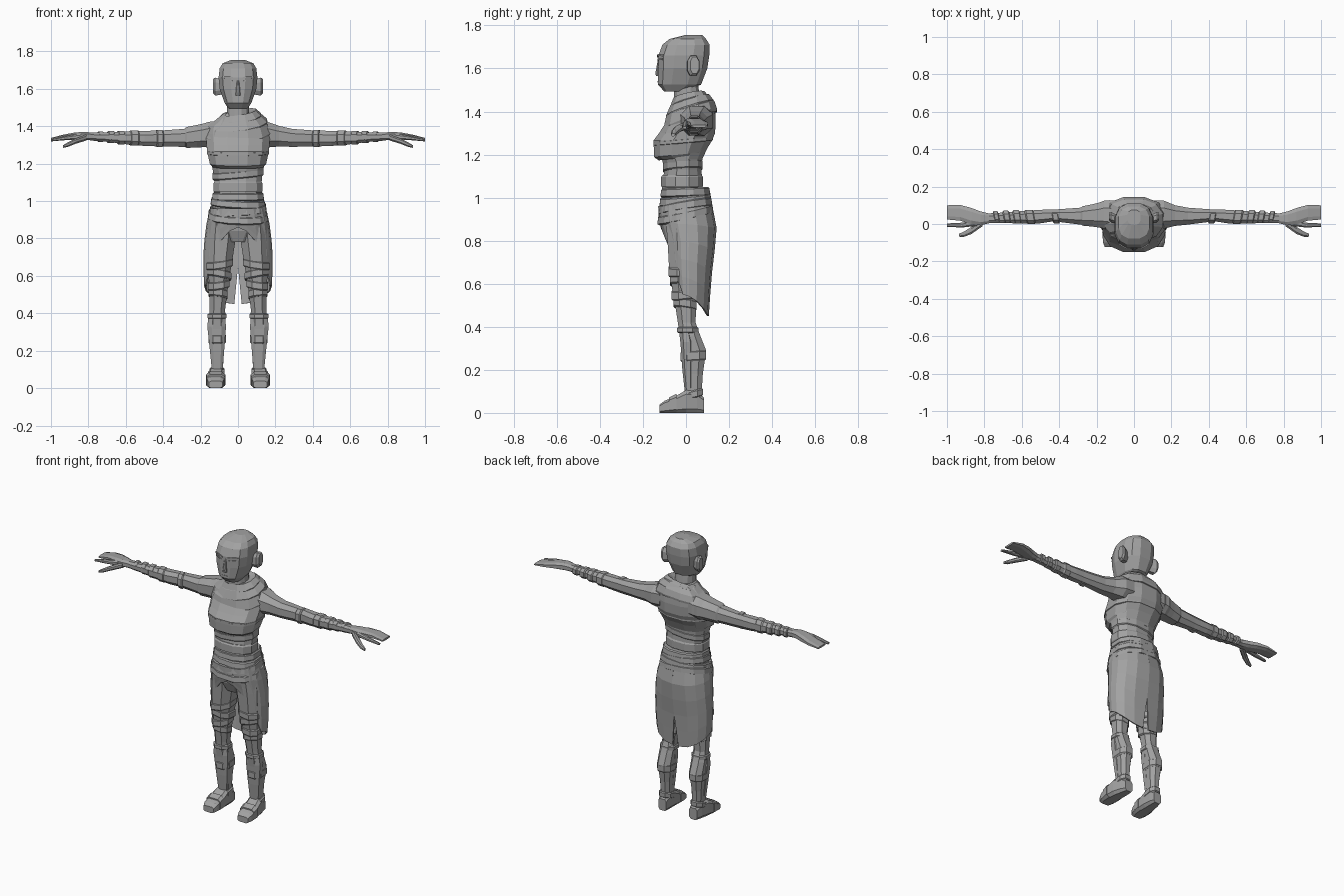
import bpy, bmesh, math

grey = bpy.data.materials.new("clay grey")
grey.diffuse_color = (0.36, 0.36, 0.36, 1)


def finish(name, bm, mirror=False, thick=0):
    bmesh.ops.recalc_face_normals(bm, faces=bm.faces)
    me = bpy.data.meshes.new(name)
    bm.to_mesh(me)
    bm.free()
    me.materials.append(grey)
    ob = bpy.data.objects.new(name, me)
    bpy.context.collection.objects.link(ob)
    if thick:
        s = ob.modifiers.new("thickness", 'SOLIDIFY')
        s.thickness = thick
        s.offset = 0
    if mirror:
        ob.modifiers.new("mirror", 'MIRROR')
    return ob


def loft(name, rings, axis='z', n=12, p=0.85, mirror=False):
    """Ring = (position, centre u, centre v, radius u, radius v, tilt v, tilt u)."""
    bm = bmesh.new()
    loops = []
    for r in rings:
        w, cu, cv, ru, rv, tv, tu = (tuple(r) + (0, 0))[:7]
        loop = []
        for i in range(n):
            a = (i + 0.5) * 2 * math.pi / n
            k = 1 / math.cos(math.pi / n)
            c, s = math.cos(a) * k, math.sin(a) * k
            c = math.copysign(abs(c) ** p, c)
            s = math.copysign(abs(s) ** p, s)
            u, v, h = cu + ru * c, cv + rv * s, w + tv * s + tu * c
            co = {'z': (u, v, h), 'x': (h, u, v), 'y': (u, h, v)}[axis]
            loop.append(bm.verts.new(co))
        loops.append(loop)
    for a, b in zip(loops, loops[1:]):
        for i in range(n):
            j = (i + 1) % n
            bm.faces.new((a[i], a[j], b[j], b[i]))
    bm.faces.new(loops[0])
    bm.faces.new(loops[-1])
    return finish(name, bm, mirror)


def band(name, w, half, cu, cv, ru, rv, tv=0, tu=0, axis='z', n=12, mirror=False, flare=0):
    """Wrapped strip with softened edges."""
    rows = [(-half, -0.006), (-half * 0.7, flare), (half * 0.7, 0), (half, -0.006)]
    loft(name, [(w + d, cu, cv, ru + e, rv + e, tv, tu) for d, e in rows], axis, n, 0.85, mirror)


def ribbon(name, pts, height, thick=0.006, mirror=True):
    bm = bmesh.new()
    low = [bm.verts.new((x, y, z - height / 2)) for x, y, z in pts]
    top = [bm.verts.new((x, y, z + height / 2)) for x, y, z in pts]
    for i in range(len(pts) - 1):
        bm.faces.new((low[i], low[i + 1], top[i + 1], top[i]))
    return finish(name, bm, mirror, thick)


def lerp(table, x):
    for (x0, *a), (x1, *b) in zip(table, table[1:]):
        if x <= x1:
            t = max(0, (x - x0) / (x1 - x0))
            return [p + (q - p) * t for p, q in zip(a, b)]
    return list(table[-1][1:])


# Head, face and neck
loft("head", [(1.492, 0, -.05, .048, .05), (1.525, 0, -.03, .072, .10),
              (1.60, 0, -.015, .098, .114), (1.66, 0, -.01, .104, .118),
              (1.71, 0, 0, .098, .11), (1.737, 0, .008, .082, .085),
              (1.755, 0, .035, .035, .04)], p=.75)
loft("ear", [(.085, .025, 1.61, .022, .04), (.122, .035, 1.612, .028, .048),
             (.134, .04, 1.615, .02, .038)], 'x', 8, mirror=True)
loft("nose", [(1.565, 0, -.128, .014, .012), (1.58, 0, -.13, .012, .012),
              (1.645, 0, -.124, .006, .006)], n=8)
ribbon("brow", [(.018, -.131, 1.655), (.042, -.130, 1.663), (.083, -.105, 1.66)], .008)
ribbon("eye", [(.025, -.129, 1.638), (.042, -.128, 1.644), (.076, -.108, 1.642)], .007)
ribbon("mouth", [(0, -.130, 1.54), (.025, -.129, 1.538)], .005, .004)
loft("neck", [(1.38, 0, .015, .068, .068), (1.45, 0, .005, .06, .06),
              (1.54, 0, 0, .056, .055)])

# Torso, cropped top and waist wraps
loft("torso", [(1.0, 0, -.015, .128, .095), (1.06, 0, -.018, .125, .094),
               (1.13, 0, -.014, .128, .086), (1.18, 0, -.018, .138, .094),
               (1.28, 0, -.005, .158, .128), (1.34, 0, .02, .168, .114),
               (1.40, 0, .03, .16, .10), (1.45, 0, .03, .10, .075),
               (1.47, 0, .02, .075, .062)])
loft("cropped_top", [(1.185, 0, -.022, .135, .105, .012), (1.20, 0, -.03, .150, .118, .012),
                     (1.265, 0, -.015, .165, .136), (1.30, 0, .005, .168, .130),
                     (1.36, 0, .026, .172, .112), (1.40, 0, .033, .168, .102),
                     (1.44, 0, .03, .11, .08)])
band("chest_strap", 1.262, .01, 0, -.013, .167, .138, .012, 0)
band("rib_wrap", 1.145, .02, 0, -.015, .136, .092, .006, .012)
band("stomach_wrap", 1.075, .03, 0, -.018, .131, .097)

# Draped collar
loft("cowl_lower", [(1.352, 0, .02, .168, .122, .045, .012), (1.365, 0, .02, .172, .124, .045, .012),
                    (1.41, 0, .02, .155, .112, .035, .012), (1.44, 0, .02, .11, .09, .03, .01)])
loft("cowl_middle", [(1.398, .004, .018, .148, .108, .035, .018), (1.412, .004, .018, .150, .110, .035, .018),
                     (1.45, .004, .018, .112, .09, .025, .015), (1.46, 0, .018, .08, .075, .02, .01)])
loft("cowl_upper", [(1.43, .005, .014, .115, .085, .025, .018), (1.445, .005, .014, .117, .087, .025, .018),
                    (1.475, .005, .014, .09, .072, .015, .014), (1.465, 0, .012, .066, .062, .01, .01)])

# Arms with wraps
loft("arm", [(.10, .045, 1.36, .08, .07), (.16, .05, 1.355, .075, .068),
             (.22, .045, 1.347, .055, .055), (.29, .042, 1.338, .045, .048),
             (.40, .045, 1.335, .034, .043), (.44, .045, 1.335, .032, .042),
             (.50, .04, 1.335, .036, .04), (.60, .036, 1.338, .033, .034),
             (.70, .033, 1.342, .028, .025), (.79, .03, 1.345, .026, .021)], 'x', 8, mirror=True)
for x, h, cz, ry, rz in [(.42, .018, 1.335, .036, .046), (.555, .025, 1.337, .038, .041),
                         (.625, .02, 1.339, .036, .036), (.68, .018, 1.342, .033, .032),
                         (.735, .014, 1.344, .031, .028)]:
    band("arm_wrap", x, h, .038, cz, ry, rz, 0, .006, 'x', 8, True)
loft("short_sleeve", [(-.13, .05, 1.358, .078, .068), (-.22, .046, 1.347, .06, .06),
                      (-.275, .043, 1.34, .052, .056), (-.285, .043, 1.34, .044, .048)], 'x', 8)

# Hands
loft("palm", [(.77, .03, 1.345, .025, .02), (.82, .03, 1.348, .037, .022),
              (.87, .042, 1.348, .044, .019), (.93, .06, 1.343, .042, .013),
              (1.0, .062, 1.332, .038, .006)], 'x', 8, .7, True)
loft("index_finger", [(.84, .006, 1.345, .016, .016), (.92, -.006, 1.337, .013, .011),
                      (1.0, -.006, 1.325, .009, .006)], 'x', 8, mirror=True)
loft("thumb", [(.81, .008, 1.34, .02, .016), (.87, -.035, 1.32, .019, .014),
               (.91, -.055, 1.302, .014, .012), (.935, -.06, 1.292, .008, .007)], 'x', 8, mirror=True)

# Belt of stacked sashes
for z, rx, ry, t, tx in [(1.025, .135, .112, .004, 0), (.992, .142, .116, .012, -.008),
                         (.958, .148, .121, .02, .008), (.922, .156, .126, .028, -.006)]:
    band("sash", z, .021, 0, -.003, rx, ry, t, tx, flare=.004)

# Skirt open at the front, with a slit at the back
hem = [(0, .45), (30, .46), (60, .50), (90, .54), (108, .55), (125, .64),
       (150, .78), (168, .84), (180, .86)]
shape = [(.45, .165, .02, .082), (.57, .180, .02, .09), (.70, .182, .018, .103),
         (.80, .175, .02, .116), (.90, .162, .008, .132), (.96, .146, -.003, .122)]
bm = bmesh.new()
grid = []
for a in (0, 25, 50, 75, 92, 108, 125, 150, 168, 180):
    bottom = lerp(hem, a)[0]
    col = []
    for k in range(6):
        z = .96 + (bottom - .96) * k / 5
        rx, cy, ry = lerp(shape, z)
        s, c = abs(math.sin(math.radians(a))) ** .85, math.cos(math.radians(a))
        c = math.copysign(abs(c) ** .85, c)
        x = rx * s if 0 < a < 180 else 0
        if a == 0:
            x += .1 * max(0, .65 - z)
        col.append(bm.verts.new((x, cy + ry * c, z)))
    grid.append(col)
for a, b in zip(grid, grid[1:]):
    for k in range(5):
        bm.faces.new((a[k], a[k + 1], b[k + 1], b[k]))
finish("skirt", bm, True, .008)

# Legs with wraps and shin guards
loft("hips", [(.78, 0, 0, .07, .07), (.84, 0, 0, .14, .095), (.98, 0, -.005, .135, .105)])
loft("leg", [(.90, .08, 0, .075, .095), (.80, .088, 0, .076, .086),
             (.68, .097, -.005, .066, .074), (.56, .103, -.006, .052, .056),
             (.48, .107, 0, .046, .047), (.42, .11, .003, .041, .041),
             (.36, .112, .018, .046, .048), (.29, .112, .036, .045, .058),
             (.18, .111, .034, .034, .044), (.10, .11, .035, .03, .038),
             (.04, .11, .035, .034, .042)], n=8, mirror=True)
for z, x, rx, ry, t, tx in [(.665, .098, .070, .077, .008, -.01), (.61, .100, .064, .07, -.006, .012),
                            (.555, .103, .058, .062, .008, -.008), (.505, .106, .051, .054, -.008, .006)]:
    band("thigh_wrap", z, .022, x, -.005, rx, ry, t, tx, n=8, mirror=True)
band("knee_band", .385, .014, .112, .008, .051, .049, n=8, mirror=True)
loft("shin_guard", [(.10, .111, .012, .029, .018), (.20, .112, .008, .038, .025),
                    (.33, .114, .004, .05, .03), (.385, .114, -.003, .044, .022)], n=8, p=.7, mirror=True)
band("calf_strap", .265, .025, .112, .034, .047, .06, .004, n=8, mirror=True)
band("ankle_cuff", .085, .018, .112, .03, .041, .05, .012, n=8, mirror=True)

# Shoes
loft("shoe", [(-.124, .12, .019, .036, .019), (-.10, .12, .028, .045, .028),
              (-.05, .119, .038, .048, .038), (0, .116, .053, .044, .053),
              (.05, .111, .05, .036, .05), (.083, .108, .036, .027, .036)], 'y', 8, .5, True)
loft("shoe_strap", [(-.078, .119, .036, .049, .036), (-.045, .119, .044, .051, .044)],
     'y', 8, .5, True)
